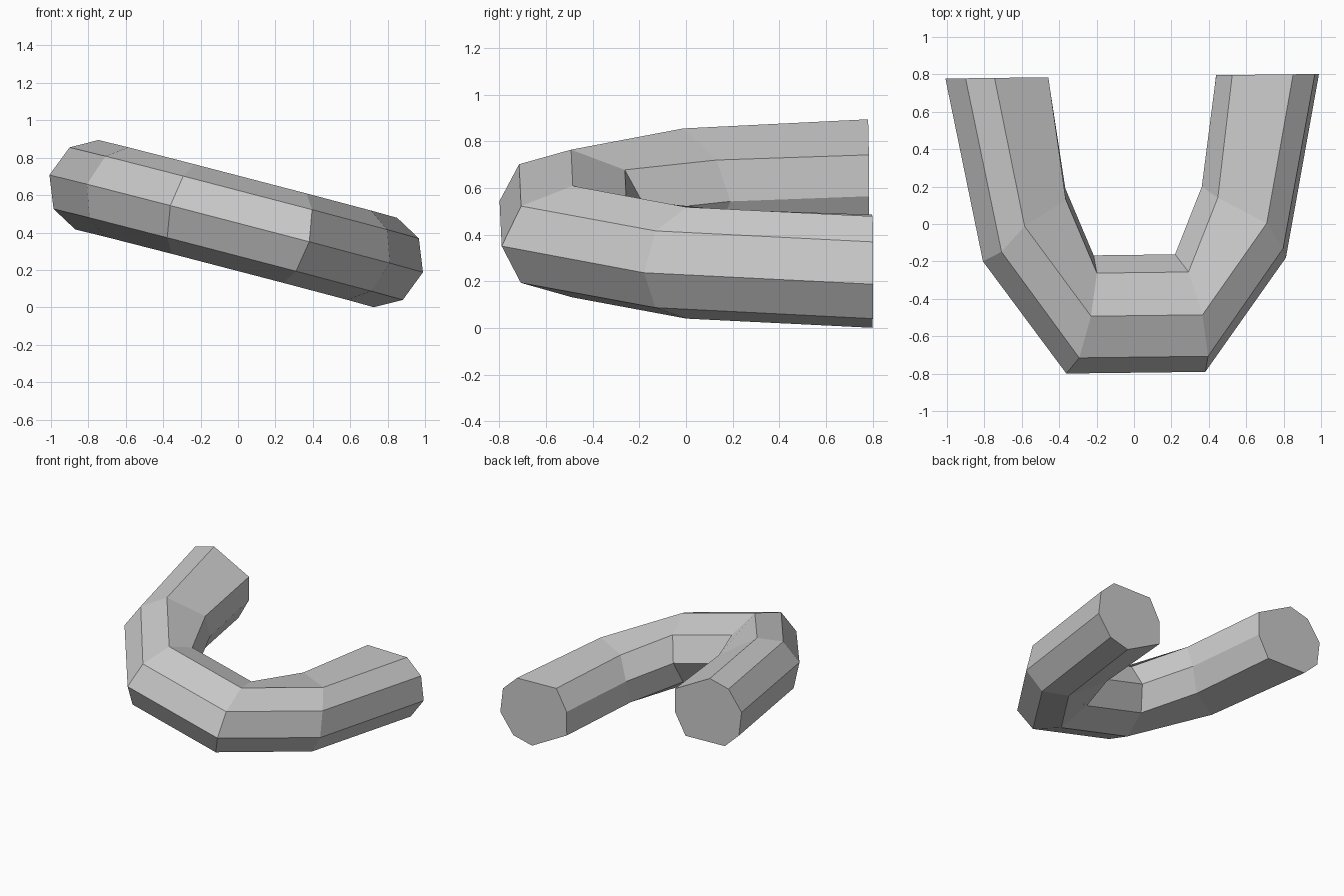
import bpy, bmesh, math

if "Cube" in bpy.data.objects:
    bpy.data.objects.remove(bpy.data.objects["Cube"], do_unlink=True)

# Single grey material
grey = bpy.data.materials.new("plain_grey")
grey.use_nodes = True
colour = (0.6, 0.6, 0.6, 1)
grey.diffuse_color = colour
grey.node_tree.nodes["Principled BSDF"].inputs["Base Color"].default_value = colour

# Half sections (outer to inner, upper half) at the arm end, side bend and front bend.
# Each point is distance from the mid line, depth; heights are shared by all rings.
heights = (0, 0.17, 0.247, 0.172, 0)
sections = (
    ((1.032, 0.79), (0.965, 0.79), (0.825, 0.79), (0.508, 0.79), (0.464, 0.79)),
    ((0.837, -0.19), (0.778, -0.14), (0.669, -0.005), (0.42, 0.135), (0.377, 0.195)),
    ((0.384, -0.795), (0.356, -0.712), (0.308, -0.49), (0.253, -0.26), (0.225, -0.165)),
)


def full_ring(half, side):
    """Close a half section into an octagon by reflecting it below."""
    upper = [(side * x, y, h) for (x, y), h in zip(half, heights)]
    lower = [(x, y, -h) for x, y, h in reversed(upper[1:-1])]
    return upper + lower


# Octagonal tube swept round the bend, from one arm end to the other
bm = bmesh.new()
path = [full_ring(s, 1) for s in sections] + [full_ring(s, -1) for s in reversed(sections)]
rings = [[bm.verts.new(p) for p in ring] for ring in path]
for a, b in zip(rings, rings[1:]):
    for i in range(len(a)):
        j = (i + 1) % len(a)
        bm.faces.new((a[i], a[j], b[j], b[i]))
bm.faces.new(rings[0])
bm.faces.new(rings[-1])
bmesh.ops.recalc_face_normals(bm, faces=bm.faces)

mesh = bpy.data.meshes.new("curved_tube")
bm.to_mesh(mesh)
bm.free()
mesh.materials.append(grey)

# Lean the whole bend to one side
tube = bpy.data.objects.new("curved_tube", mesh)
bpy.context.collection.objects.link(tube)
tube.location = (0, 0, 0.4475)
tube.rotation_euler = (0, math.radians(14.6), math.radians(0.7))
